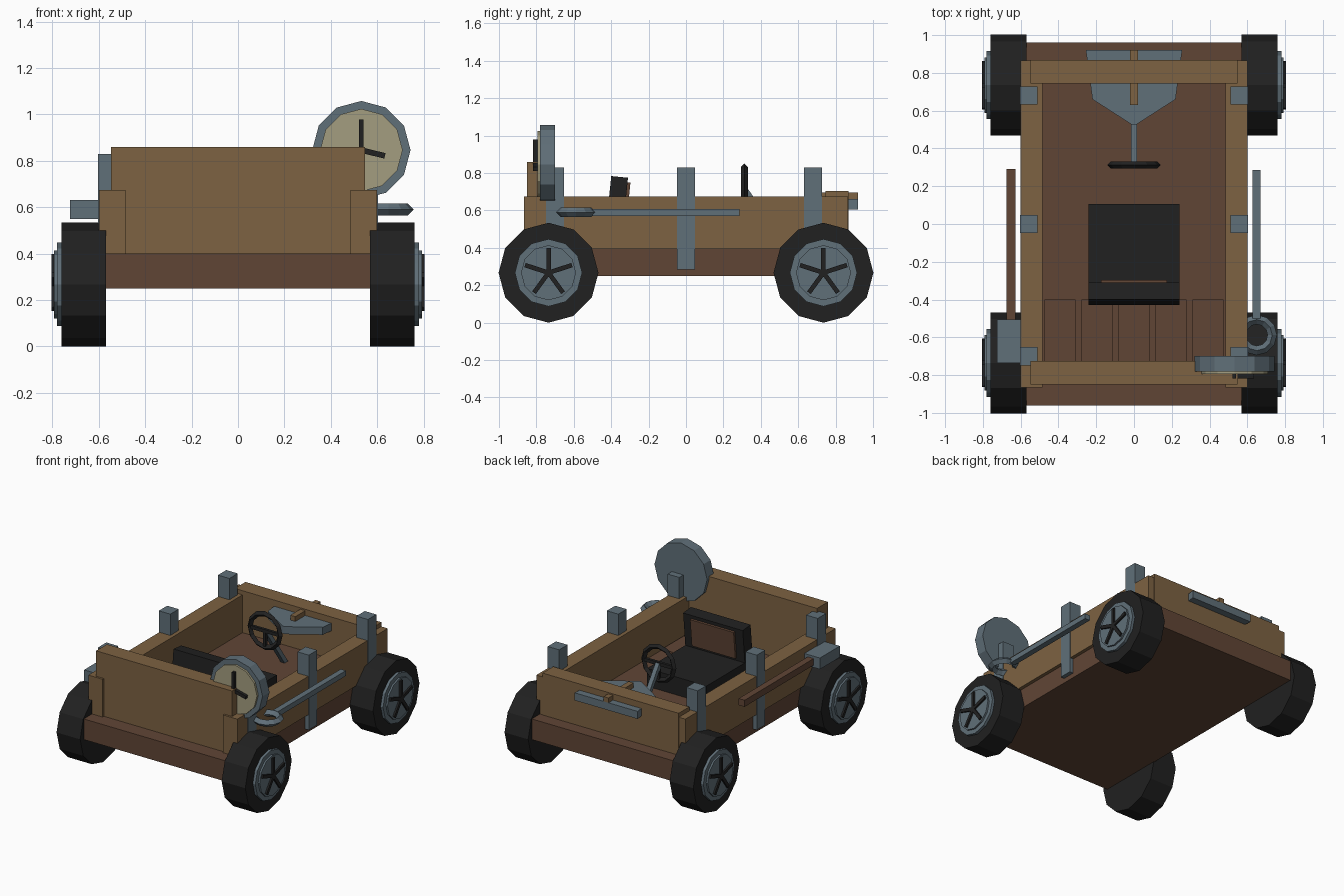
import bpy, bmesh, math
from mathutils import Vector, Matrix

if "Cube" in bpy.data.objects:
    bpy.data.objects.remove(bpy.data.objects["Cube"])

def mat(name, rgb):
    m = bpy.data.materials.new(name)
    m.diffuse_color = (*rgb, 1)
    m.use_nodes = True
    m.node_tree.nodes["Principled BSDF"].inputs["Base Color"].default_value = m.diffuse_color
    return m

TAN = mat("tan wood", (0.205, 0.122, 0.054))
BROWN = mat("dark brown wood", (0.118, 0.060, 0.036))
STEEL = mat("blue grey metal", (0.117, 0.160, 0.190))
BLACK = mat("black rubber", (0.015, 0.015, 0.015))
CREAM = mat("cream dial", (0.37, 0.34, 0.215))

def finish(name, bm, m):
    bmesh.ops.recalc_face_normals(bm, faces=bm.faces)
    me = bpy.data.meshes.new(name)
    bm.to_mesh(me)
    bm.free()
    me.materials.append(m)
    ob = bpy.data.objects.new(name, me)
    bpy.context.collection.objects.link(ob)
    return ob

def box(name, x, y, z, m, rot=None):
    """Box from ranges; optional rotation about its own centre."""
    bm = bmesh.new()
    bmesh.ops.create_cube(bm, size=1)
    c = Vector((sum(x) / 2, sum(y) / 2, sum(z) / 2))
    s = Matrix.Diagonal((x[1] - x[0], y[1] - y[0], z[1] - z[0], 1))
    bm.transform(Matrix.Translation(c) @ (rot or Matrix()) @ s)
    return finish(name, bm, m)

def disc(name, centre, axis, r, depth, m, sides=12):
    """Low-poly cylinder along X or Y with a vertex at the top."""
    bm = bmesh.new()
    bmesh.ops.create_cone(bm, cap_ends=True, segments=sides, radius1=r, radius2=r, depth=depth)
    turn = Matrix.Rotation(math.pi / 2, 4, 'Y' if axis == 'X' else 'X')
    bm.transform(Matrix.Translation(centre) @ turn)
    return finish(name, bm, m)

def ring(name, centre, major, minor, m, rot=None, n=12, k=4):
    """Torus with a diamond cross-section."""
    bm = bmesh.new()
    rows = []
    for i in range(n):
        a = 2 * math.pi * i / n
        rows.append([bm.verts.new(((major + minor * math.cos(b)) * math.cos(a),
                                   (major + minor * math.cos(b)) * math.sin(a),
                                   minor * math.sin(b)))
                     for b in [2 * math.pi * j / k for j in range(k)]])
    for i in range(n):
        for j in range(k):
            p, q, j2 = rows[i], rows[(i + 1) % n], (j + 1) % k
            bm.faces.new((p[j], q[j], q[j2], p[j2]))
    bm.transform(Matrix.Translation(centre) @ (rot or Matrix()))
    return finish(name, bm, m)

def prism(name, pts, z0, z1, m):
    bm = bmesh.new()
    f = bm.faces.new([bm.verts.new((x, y, z0)) for x, y in pts])
    up = bmesh.ops.extrude_face_region(bm, geom=[f])
    vs = [v for v in up['geom'] if isinstance(v, bmesh.types.BMVert)]
    bmesh.ops.translate(bm, verts=vs, vec=(0, 0, z1 - z0))
    return finish(name, bm, m)

def RX(a): return Matrix.Rotation(a, 4, 'X')
def RY(a): return Matrix.Rotation(a, 4, 'Y')

# Body: chassis slab and four plank walls
box("chassis", (-.575, .575), (-.96, .96), (.25, .40), BROWN)
box("front_wall", (-.548, .548), (-.85, -.725), (.39, .86), TAN)
box("back_wall", (-.548, .548), (.745, .868), (.39, .705), TAN)
for i in range(5):
    x = -.392 + .196 * i
    box(f"floor_plank_{i}", (x - .082, x + .082), (-.73, -.40), (.39, .415), BROWN)

for s, side in ((-1, "left"), (1, "right")):
    def span(a, b):
        return tuple(sorted((s * a, s * b)))
    box(f"{side}_wall", span(.485, .6), (-.865, .865), (.395, .675), TAN)
    # Metal posts clamped on the wall
    for y, n in ((-.70, "front"), (0, "middle"), (.68, "back")):
        box(f"{side}_{n}_post", span(.512, .604), (y - .048, y + .048), (.285, .83), STEEL)
    # Wheels: tyre, stepped hub and five spokes
    for y, n in ((-.735, "front"), (.735, "back")):
        w = f"{side}_{n}_"
        disc(w + "tyre", (s * .665, y, .267), 'X', .267, .19, BLACK)
        disc(w + "hub", (s * .74, y, .267), 'X', .18, .08, STEEL)
        disc(w + "hub_cap", (s * .755, y, .267), 'X', .147, .075, STEEL)
        for k in range(5):
            a = 2 * math.pi * k / 5
            d = Vector((0, math.sin(a), math.cos(a)))
            c = Vector((s * .79, y, .267)) + d * .065
            box(w + f"spoke_{k}", (c.x - .015, c.x + .015), (c.y - .012, c.y + .012),
                (c.z - .067, c.z + .067), BLACK, RX(-a))

# Seat with backrest
box("seat", (-.24, .24), (-.40, .105), (.39, .53), BLACK)
lean = RX(-.1)
box("backrest", (-.24, .24), (-.415, -.325), (.48, .78), BLACK, lean)
box("backrest_pad", (-.175, .175), (-.327, -.307), (.55, .75), BROWN, lean)

# Steering wheel and column
ring("steering_wheel", (0, .312, .71), .122, .019, BLACK, RX(math.pi / 2))
box("steering_crossbar", (-.12, .12), (.302, .322), (.698, .722), BLACK)
box("steering_lower_spoke", (-.012, .012), (.302, .322), (.595, .71), BLACK)
a, b = Vector((0, .315, .71)), Vector((0, .54, .39))
c, h = (a + b) / 2, (a - b).length / 2
box("steering_column", (-.016, .016), (c.y - .016, c.y + .016), (c.z - h, c.z + h), STEEL,
    RX(math.atan2(.225, .32)))

# Dashboard plate through the back wall, with a wooden peg on it
prism("dashboard", [(-.255, .92), (-.22, .66), (-.01, .525), (.01, .525), (.22, .66), (.255, .92)],
      .605, .66, STEEL)
box("dashboard_peg", (-.02, .02), (.63, .92), (.66, .695), TAN)

# Dial on the right front corner
disc("dial_case", (.532, -.74, .846), 'Y', .212, .08, STEEL)
disc("dial_face", (.532, -.785, .846), 'Y', .178, .02, CREAM)
box("dial_long_hand", (.521, .541), (-.817, -.79), (.835, .978), BLACK)
box("dial_short_hand", (.528, .635), (-.817, -.79), (.822, .846), BLACK, RY(.24))

# Right pan with long handle
box("pan_handle", (.628, .67), (-.50, .285), (.57, .608), STEEL)
ring("pan_ring", (.65, -.588, .59), .082, .025, STEEL)

# Left hammer: handle and head
box("hammer_handle", (-.675, -.627), (-.52, .29), (.565, .613), BROWN)
box("hammer_head", (-.725, -.597), (-.735, -.505), (.548, .63), STEEL)
